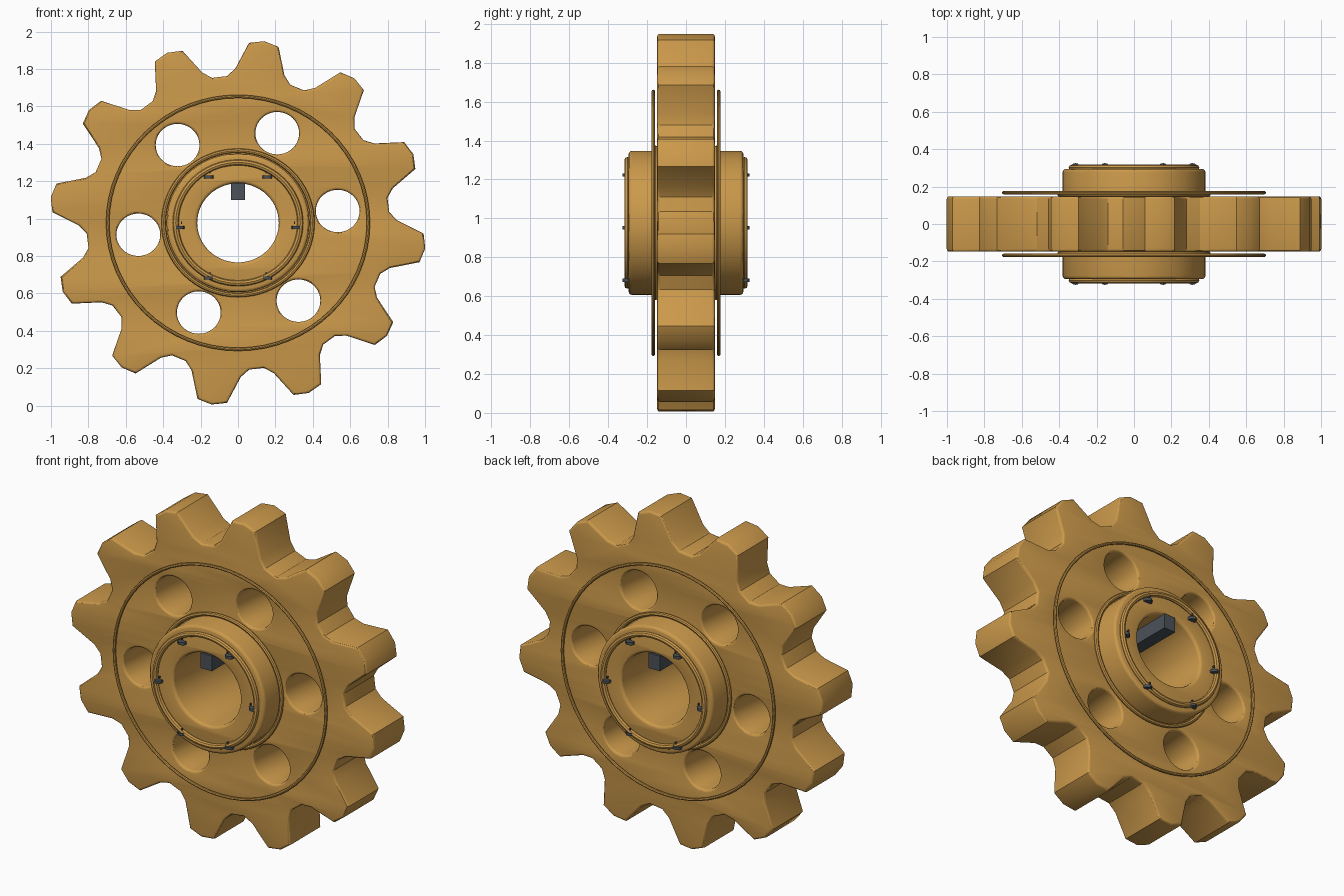
import bpy, bmesh
from math import sin, cos, radians, pi

if "Cube" in bpy.data.objects:
    bpy.data.objects.remove(bpy.data.objects["Cube"])

CZ, SQ = 0.977, 0.97      # wheel centre height, slight vertical squash


def material(name, rgb):
    m = bpy.data.materials.new(name)
    m.diffuse_color = (*rgb, 1)
    m.use_nodes = True
    m.node_tree.nodes["Principled BSDF"].inputs["Base Color"].default_value = m.diffuse_color
    return m


BRASS = material("brass", (0.60, 0.32, 0.07))
STEEL = material("steel", (0.07, 0.085, 0.10))


def circle(r, cx=0, cy=0, n=56):
    return [(cx + r * cos(2 * pi * i / n), cy + r * sin(2 * pi * i / n)) for i in range(n)]


def finish(ob, name, mat, smooth=True):
    ob.name = name
    ob.data.materials.clear()
    ob.data.materials.append(mat)
    if smooth:
        bpy.ops.object.select_all(action='DESELECT')
        ob.select_set(True)
        bpy.context.view_layer.objects.active = ob
        bpy.ops.object.shade_smooth_by_angle(angle=radians(30))
    return ob


def plate(name, outlines, half, bevel):
    """Filled outlines (outer edge first, then holes) with rounded rims, axis along y."""
    cu = bpy.data.curves.new(name, 'CURVE')
    cu.dimensions, cu.fill_mode = '2D', 'BOTH'
    cu.extrude, cu.bevel_depth = half - bevel, bevel
    cu.offset, cu.bevel_resolution = -bevel, 2
    for pts in outlines:
        sp = cu.splines.new('POLY')
        sp.points.add(len(pts) - 1)
        for p, (x, y) in zip(sp.points, pts):
            p.co = (x, y, 0, 1)
        sp.use_cyclic_u = True
    ob = bpy.data.objects.new(name, cu)
    bpy.context.collection.objects.link(ob)
    bpy.ops.object.select_all(action='DESELECT')
    ob.select_set(True)
    bpy.context.view_layer.objects.active = ob
    bpy.ops.object.convert(target='MESH')
    ob = bpy.context.object
    bm = bmesh.new()
    bm.from_mesh(ob.data)
    bmesh.ops.remove_doubles(bm, verts=bm.verts, dist=0.0002)
    bmesh.ops.recalc_face_normals(bm, faces=bm.faces)
    bm.to_mesh(ob.data)
    bm.free()
    ob.rotation_euler = (pi / 2, 0, 0)
    ob.location = (0, 0, CZ)
    ob.scale = (1, SQ, 1)
    return finish(ob, name, BRASS)


def ring(name, r, minor, y):
    bpy.ops.mesh.primitive_torus_add(major_radius=r, minor_radius=minor, major_segments=64,
                                     minor_segments=8, location=(0, y, CZ),
                                     rotation=(pi / 2, 0, 0))
    ob = bpy.context.object
    ob.scale = (1, SQ, 1)
    finish(ob, name, BRASS)


def box(name, loc, size):
    bpy.ops.mesh.primitive_cube_add(size=1, location=loc)
    ob = bpy.context.object
    ob.scale = size
    return finish(ob, name, STEEL, False)


# toothed wheel: twelve teeth, six lightening holes, opening for the hub
tooth = [(-12.2, .811), (-9, .85), (-4.6, .994), (0, 1.011), (4.6, .994), (9, .85), (12.2, .811)]
outline = [(r * cos(radians(30 * i - 8 + a)), r * sin(radians(30 * i - 8 + a)))
           for i in range(12) for a, r in tooth]
holes = [circle(.117, .537 * cos(radians(7 + 60 * i)), .537 * sin(radians(7 + 60 * i)), 40)
         for i in range(6)]
plate("toothed_wheel", [outline, circle(.30)] + holes, .148, .014)

# hub sleeve with bore
plate("hub", [circle(.382), circle(.218)], .295, .018)

# raised rings and bolts on both sides
for side, s in (("front", -1), ("back", 1)):
    ring(side + "_web_ring", .697, .009, s * .168)
    ring(side + "_hub_base_ring", .398, .012, s * .158)
    ring(side + "_hub_face_ring", .333, .016, s * .301)
    for i in range(6):
        a = radians(60 * i)
        x, z = .312 * cos(a), .952 + .312 * sin(a)
        bpy.ops.mesh.primitive_cylinder_add(vertices=12, radius=.025, depth=.016,
                                            location=(x, s * .301, z))
        finish(bpy.context.object, f"{side}_bolt_{i + 1}", STEEL)
        box(f"{side}_bolt_slot_{i + 1}", (x * .965, s * .311, z + .026), (.006, .012, .012))

# shaft key along the top of the bore
box("shaft_key", (0, 0, 1.145), (.076, .60, .09))
